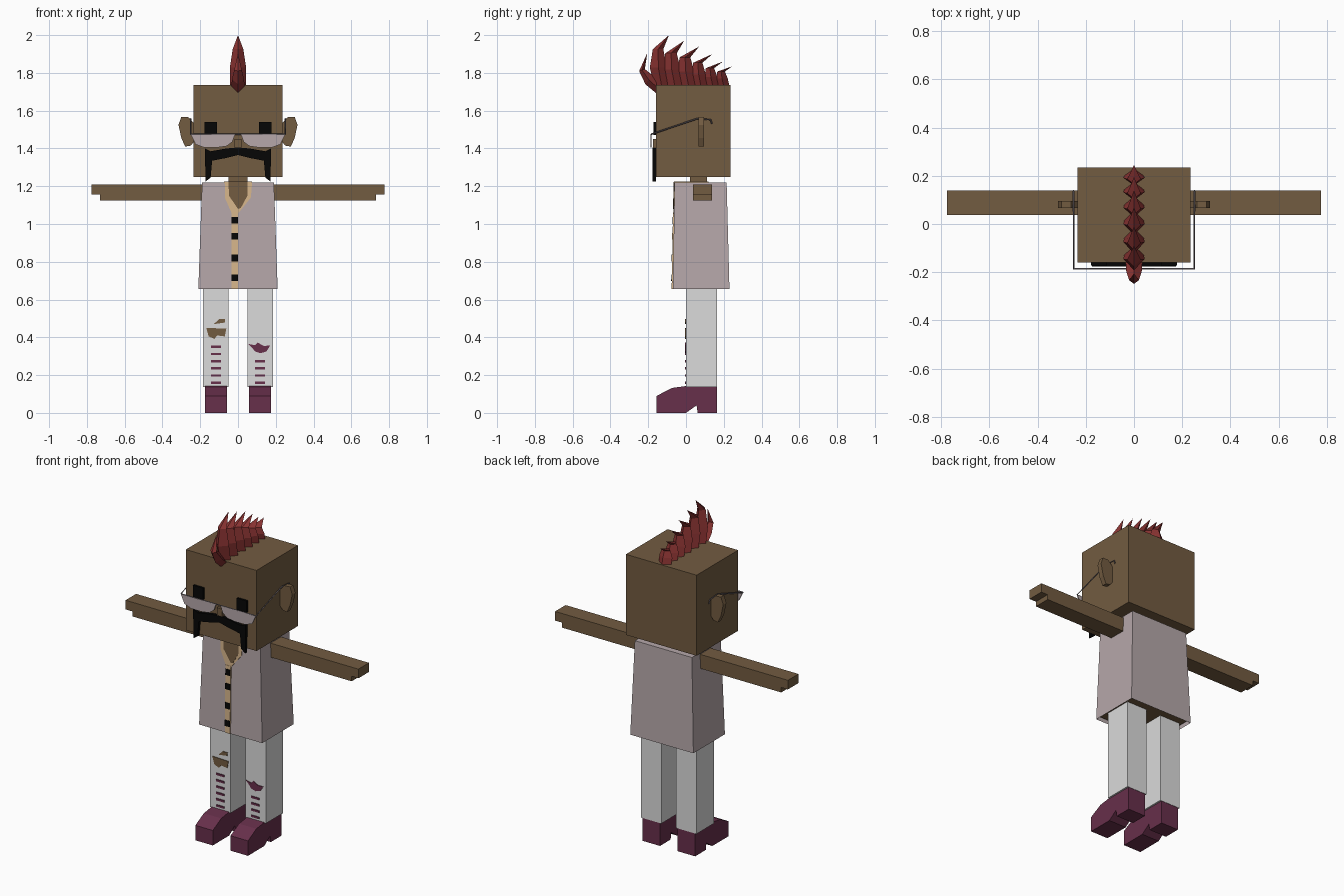
import bpy
import bmesh

cube = bpy.data.objects.get("Cube")
if cube:
    bpy.data.objects.remove(cube, do_unlink=True)


def material(name, *rgb):
    color = [(c / 255) ** 2.2 for c in rgb] + [1]
    mat = bpy.data.materials.new(name)
    mat.use_nodes = True
    mat.diffuse_color = color
    bsdf = mat.node_tree.nodes["Principled BSDF"]
    bsdf.inputs["Base Color"].default_value = color
    bsdf.inputs["Roughness"].default_value = 0.8
    return mat


skin = material("brown skin", 114, 92, 67)
vest_grey = material("dusty mauve", 180, 166, 168)
tan = material("tan trim", 214, 180, 138)
white = material("pale trousers", 218, 218, 218)
plum = material("plum leather", 103, 51, 76)
red = material("dark red hair", 136, 54, 53)
black = material("black", 14, 14, 14)
wire_grey = material("wire grey", 120, 112, 118)


def add_mesh(name, verts, faces, mat):
    bm = bmesh.new()
    points = [bm.verts.new(v) for v in verts]
    for face in faces:
        bm.faces.new([points[i] for i in face])
    bmesh.ops.recalc_face_normals(bm, faces=bm.faces)
    mesh = bpy.data.meshes.new(name)
    bm.to_mesh(mesh)
    bm.free()
    mesh.materials.append(mat)
    obj = bpy.data.objects.new(name, mesh)
    bpy.context.collection.objects.link(obj)
    return obj


def loft(name, rings, mat, cap_start=True, cap_end=True):
    """Skin a list of equal-length rings; a one-point last ring makes a tip."""
    n = len(rings[0])
    verts = [p for ring in rings for p in ring]
    faces = [tuple(range(n))] if cap_start else []
    for r in range(len(rings) - 1):
        a, b = r * n, (r + 1) * n
        for i in range(n):
            j = (i + 1) % n
            if len(rings[r + 1]) == 1:
                faces.append((a + i, a + j, b))
            else:
                faces.append((a + i, a + j, b + j, b + i))
    if cap_end and len(rings[-1]) > 1:
        faces.append(tuple(range(len(verts) - n, len(verts))))
    return add_mesh(name, verts, faces, mat)


def rect(x0, x1, y0, y1, z):
    return [(x0, y0, z), (x1, y0, z), (x1, y1, z), (x0, y1, z)]


def box(name, xs, ys, zs, mat):
    return loft(name, [rect(*xs, *ys, z) for z in zs], mat)


def plate(name, outline, front, back, mat):
    """Front-view (x, z) outline extruded along y."""
    return loft(name, [[(x, y, z) for x, z in outline] for y in (front, back)], mat)


def side_prism(name, outline, x0, x1, mat):
    """Side-view (y, z) outline extruded along x."""
    return loft(name, [[(x, y, z) for y, z in outline] for x in (x0, x1)], mat)


def mirrored(outline, side):
    return [(x * side, z) for x, z in outline]


# Head and neck
box("head", (-.235, .235), (-.16, .235), (1.25, 1.735), skin)
box("neck", (-.05, .05), (.02, .11), (1.15, 1.26), skin)
box("nose", (-.018, .018), (-.176, -.16), (1.4, 1.45), skin)

# Moustache: half outline mirrored into one closed shape
half = [(0, 1.405), (.06, 1.4), (.145, 1.385), (.175, 1.4), (.172, 1.225),
        (.145, 1.245), (.137, 1.335), (.06, 1.35), (0, 1.365)]
plate("moustache", half + mirrored(half[-2:0:-1], -1), -.177, -.159, black)

# Ears, eyes, lenses
ear = [(.23, 1.53), (.262, 1.565), (.3, 1.567), (.315, 1.525),
       (.3, 1.455), (.28, 1.41), (.25, 1.415), (.23, 1.44)]
eye = [(.112, 1.47), (.178, 1.47), (.178, 1.54), (.112, 1.54)]
lens = [(.25, 1.475), (.015, 1.475), (.03, 1.435), (.06, 1.412),
        (.11, 1.405), (.18, 1.405), (.225, 1.422)]
for side, label in ((1, "left"), (-1, "right")):
    plate(label + "_ear", mirrored(ear, side), .066, .096, skin)
    plate(label + "_eye", mirrored(eye, side), -.172, -.159, black)
    plate(label + "_lens", mirrored(lens, side), -.188, -.182, vest_grey)

# Spectacle wire: hook, temple, brow and back again
temple = [(.25, .138, 1.53), (.25, .13, 1.552), (.25, .06, 1.558), (.25, -.185, 1.475)]
path = temple + [(-x, y, z) for x, y, z in reversed(temple)]
curve = bpy.data.curves.new("spectacle_frame", "CURVE")
curve.dimensions = "3D"
curve.bevel_depth = .004
curve.bevel_resolution = 0
spline = curve.splines.new("POLY")
spline.points.add(len(path) - 1)
for point, co in zip(spline.points, path):
    point.co = (*co, 1)
curve.materials.append(wire_grey)
bpy.context.collection.objects.link(bpy.data.objects.new("spectacle_frame", curve))


# Crest of curved spikes with diamond cross-sections
def spike(name, sections, tip):
    rings = []
    for (fy, fz), (by, bz), w in sections:
        my, mz = (fy + by) / 2, (fz + bz) / 2
        rings.append([(0, fy, fz), (w, my, mz), (0, by, bz), (-w, my, mz)])
    loft(name, rings + [[(0, *tip)]], red)


spike("crest_front", [((-.155, 1.69), (-.155, 1.76), .035),
                      ((-.215, 1.74), (-.18, 1.79), .032),
                      ((-.248, 1.81), (-.218, 1.82), .02)], (-.205, 1.905))
crest = [(-.165, .075, .265, -.09), (-.1, .085, .235, -.01), (-.025, .08, .205, .07),
         (.045, .07, .165, .14), (.11, .065, .125, .195), (.17, .06, .1, .245)]
for i, (y, depth, height, tip) in enumerate(crest):
    sections = []
    for t, lean, fill, w in ((-.05, 0, 1, .042), (.35, .1, .85, .043), (.72, .04, .6, .028)):
        z = 1.735 + t * height
        sections.append(((y - lean * height, z), (y + fill * depth, z), w))
    spike("crest_spike_%d" % (i + 1), sections, (tip, 1.735 + height))

# Body and the open-bottomed vest around it
loft("body", [rect(-.2, .2, -.06, .22, .672), rect(-.18, .18, -.05, .205, 1.21)], skin)
loft("vest", [rect(-.21, .21, -.07, .23, .655), rect(-.19, .19, -.06, .215, 1.22)],
     vest_grey, cap_start=False)


def chest_plate(name, outline, lift, mat):
    """Thin plate that follows the sloping chest."""
    def layer(off):
        return [(x, -.06 - .0177 * (1.22 - z) - off, z) for x, z in outline]
    return loft(name, [layer(lift), layer(-.001)], mat)


# Collar, button strip and buttons
chest_plate("collar", [(-.07, 1.222), (-.07, 1.14), (-.035, 1.06), (0, 1.055),
                       (.068, 1.14), (.075, 1.222)], .004, tan)
chest_plate("open_neck", [(-.05, 1.222), (-.048, 1.15), (0, 1.08), (.015, 1.085),
                          (.05, 1.15), (.05, 1.222)], .006, skin)
box("collar_top", (-.075, .075), (-.062, .12), (1.215, 1.224), tan)
box("neck_opening", (-.05, .05), (-.064, .11), (1.215, 1.226), skin)
chest_plate("button_strip", [(-.035, .656), (0, .656), (0, 1.06), (-.035, 1.06)], .006, tan)
for z in (1.02, .935, .82, .715):
    chest_plate("button", [(-.034, z - .018), (-.001, z - .018),
                           (-.001, z + .018), (-.034, z + .018)], .009, black)

# Arms with a stepped hand, legs and boots
arm = [(.18, 1.125), (.73, 1.125), (.73, 1.155), (.775, 1.155), (.775, 1.21), (.18, 1.21)]
boot = [(-.155, 0), (-.155, .09), (-.075, .132), (0, .142), (.163, .142),
        (.163, 0), (.062, 0), (.056, .04), (0, 0)]
for side, label in ((1, "left"), (-1, "right")):
    plate(label + "_arm", mirrored(arm, side), .038, .138, skin)
    c = side * .117
    box(label + "_trouser_leg", (c - .068, c + .068), (0, .165), (.138, .675), white)
    side_prism(label + "_boot", boot, c - .058, c + .058, plum)
    # Laces up the shin
    for i in range(6 if side < 0 else 4):
        z = .16 + i * .038
        box(label + "_lace", (c - .026, c + .026), (-.005, .001), (z - .006, z + .006), plum)

# Torn knees
plate("right_knee_tear", [(-.168, .45), (-.062, .446), (-.07, .405), (-.11, .41),
                          (-.125, .392), (-.155, .405)], -.004, .001, skin)
plate("right_upper_tear", [(-.128, .47), (-.07, .478), (-.068, .497), (-.1, .497)],
      -.004, .001, skin)
plate("left_knee_patch", [(.055, .365), (.09, .358), (.105, .372), (.135, .355),
                          (.17, .356), (.15, .325), (.12, .316), (.09, .325),
                          (.075, .345)], -.004, .001, plum)
